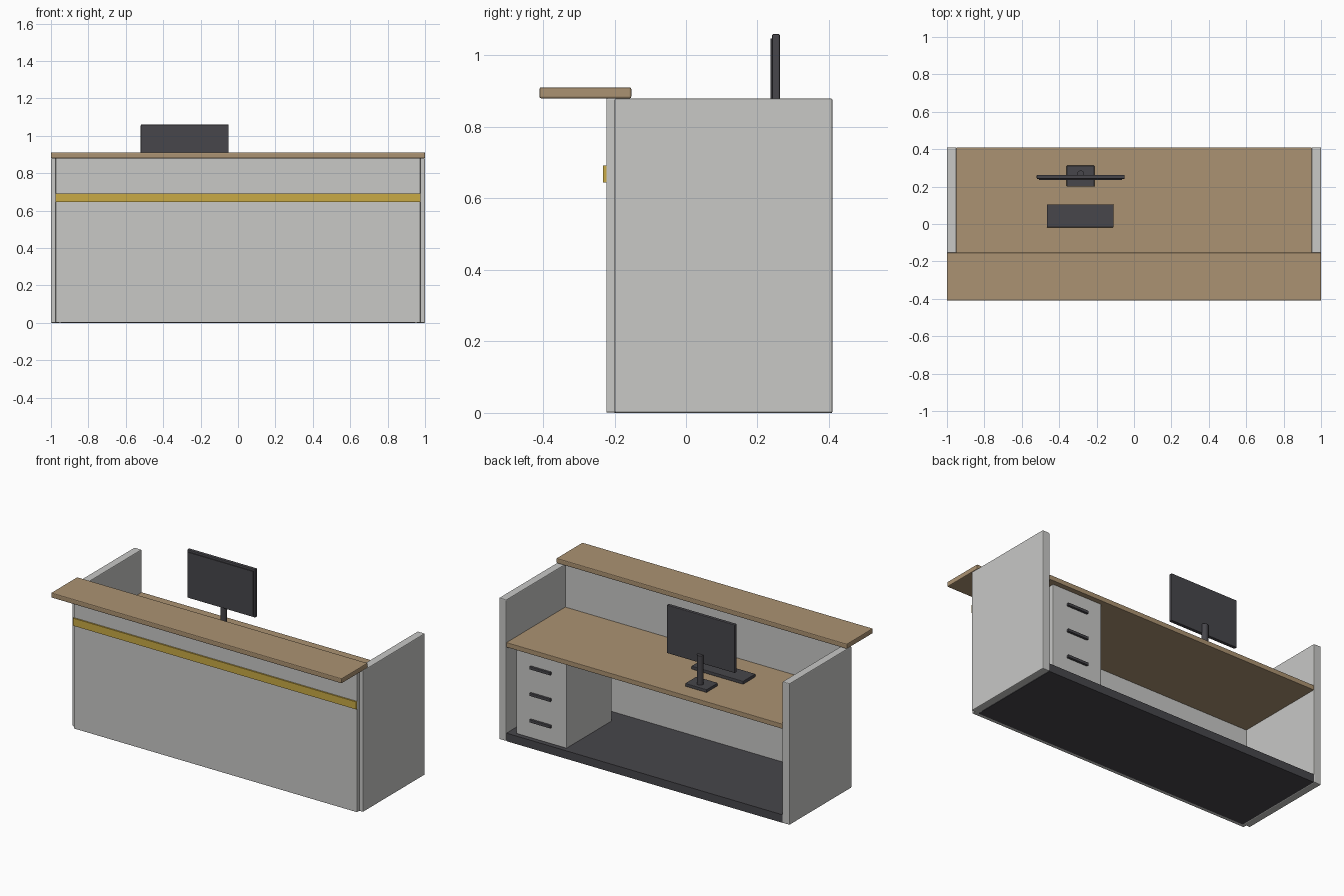
import bpy
import bmesh
from mathutils import Matrix

old = bpy.data.objects.get("Cube")
if old:
    bpy.data.objects.remove(old)


def make_material(name, rgb):
    mat = bpy.data.materials.new(name)
    mat.use_nodes = True
    mat.diffuse_color = (*rgb, 1)
    shader = next(n for n in mat.node_tree.nodes if n.type == 'BSDF_PRINCIPLED')
    shader.inputs["Base Color"].default_value = (*rgb, 1)
    shader.inputs["Roughness"].default_value = 0.6
    return mat


grey = make_material("light_grey", (0.58, 0.58, 0.565))
wood = make_material("wood", (0.41, 0.29, 0.168))
gold = make_material("gold", (0.58, 0.40, 0.06))
dark = make_material("dark_grey", (0.063, 0.061, 0.07))


def finish(name, bm, mat):
    mesh = bpy.data.meshes.new(name)
    bm.to_mesh(mesh)
    bm.free()
    mesh.materials.append(mat)
    obj = bpy.data.objects.new(name, mesh)
    bpy.context.collection.objects.link(obj)
    return obj


def box(name, mat, x, y, z, bevel=0.0):
    """Box between (min, max) pairs on each axis, with softened edges."""
    bm = bmesh.new()
    bmesh.ops.create_cube(bm, size=1)
    for v in bm.verts:
        v.co = [lim[1] if c > 0 else lim[0] for c, lim in zip(v.co, (x, y, z))]
    obj = finish(name, bm, mat)
    if bevel:
        mod = obj.modifiers.new("soft_edges", 'BEVEL')
        mod.width = bevel
        mod.segments = 2
    return obj


def cylinder(name, mat, radius, x, y, z):
    bm = bmesh.new()
    bmesh.ops.create_cone(bm, cap_ends=True, segments=24, radius1=radius, radius2=radius,
                          depth=z[1] - z[0],
                          matrix=Matrix.Translation((x, y, sum(z) / 2)))
    for f in bm.faces:
        f.smooth = len(f.verts) == 4
    return finish(name, bm, mat)


# Reception desk shell
for side, x in (("left", (0.95, 1.0)), ("right", (-1.0, -0.95))):
    box(side + "_side_panel", grey, x, (-0.2, 0.41), (0, 0.88), 0.005)
box("front_panel", grey, (-0.975, 0.975), (-0.223, -0.17), (0.001, 0.88), 0.003)
box("accent_strip", gold, (-0.975, 0.975), (-0.232, -0.223), (0.645, 0.692))
box("floor_plinth", dark, (-0.95, 0.95), (-0.2, 0.408), (0, 0.05))

# Work surface and raised counter
box("desktop", wood, (-0.95, 0.95), (-0.17, 0.41), (0.585, 0.615), 0.003)
box("counter_top", wood, (-1, 1), (-0.41, -0.153), (0.88, 0.911), 0.005)

# Drawer unit with three handles
box("drawer_unit", grey, (0.556, 0.9), (-0.065, 0.38), (0.05, 0.585), 0.002)
for i in range(3):
    z = 0.16 + i * 0.165
    box(f"drawer_handle_{i + 1}", dark, (0.658, 0.802), (0.38, 0.396), (z - 0.009, z + 0.009), 0.003)

# Monitor on its stand
box("monitor_body", dark, (-0.52, -0.05), (0.241, 0.263), (0.76, 1.06), 0.004)
box("monitor_screen", dark, (-0.507, -0.063), (0.236, 0.241), (0.773, 1.047))
cylinder("monitor_neck", dark, 0.019, -0.285, 0.267, (0.63, 0.815))
box("monitor_foot", dark, (-0.36, -0.212), (0.2, 0.312), (0.615, 0.634), 0.003)

# Keyboard
box("keyboard", dark, (-0.466, -0.11), (-0.018, 0.104), (0.615, 0.635), 0.003)
